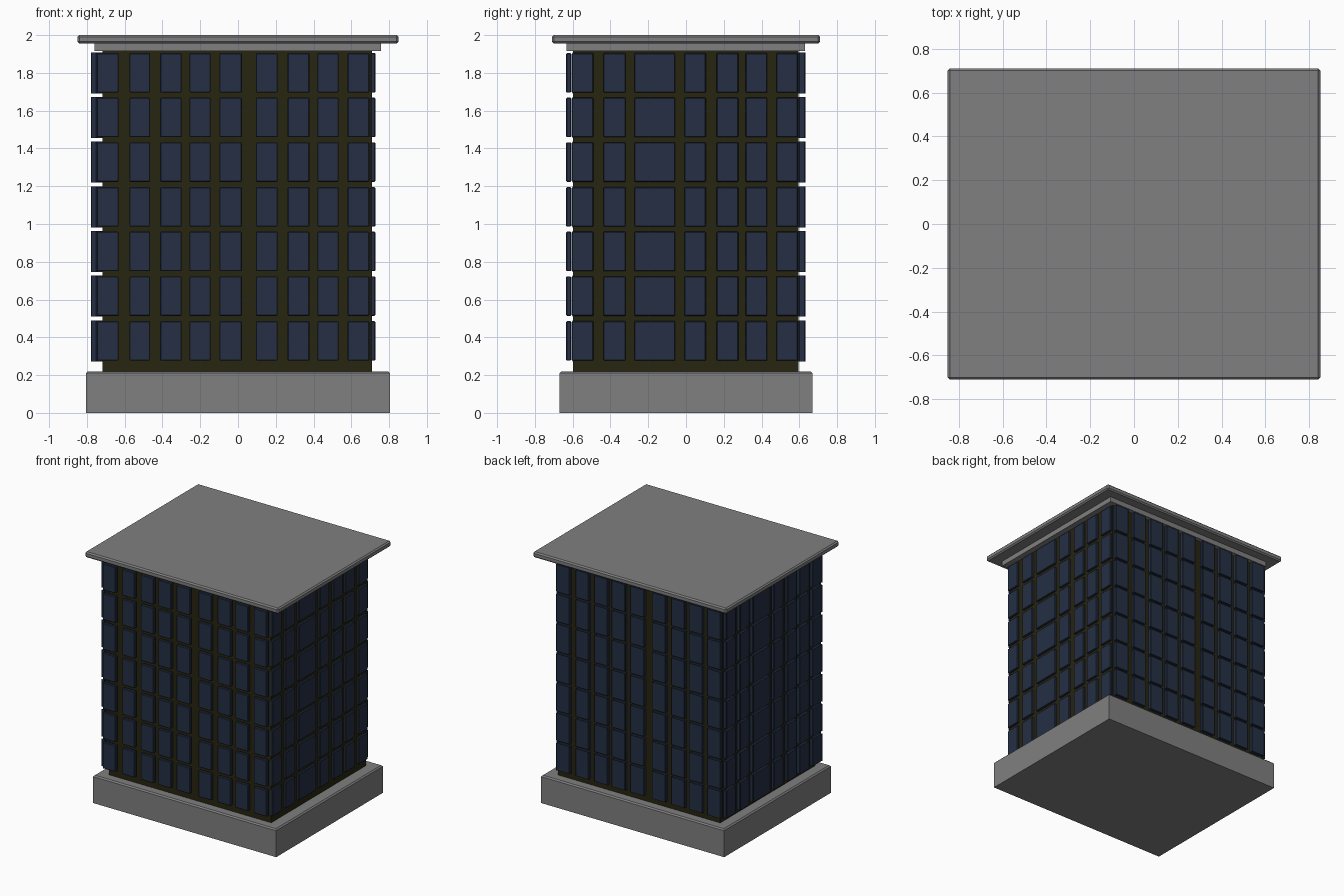
import bpy, bmesh
from mathutils import Matrix, Vector

if "Cube" in bpy.data.objects:
    bpy.data.objects.remove(bpy.data.objects["Cube"])


def material(name, rgb):
    m = bpy.data.materials.new(name)
    m.diffuse_color = (*rgb, 1)
    m.use_nodes = True
    m.node_tree.nodes["Principled BSDF"].inputs["Base Color"].default_value = m.diffuse_color
    return m


CONCRETE = material("concrete grey", (0.214, 0.214, 0.214))
FRAME = material("dark olive frame", (0.02, 0.018, 0.005))
GLASS = material("dark blue glass", (0.018, 0.028, 0.056))


def add_box(bm, lo, hi):
    lo, hi = Vector(lo), Vector(hi)
    mat = Matrix.Translation((lo + hi) / 2) @ Matrix.Diagonal((*(hi - lo), 1))
    bmesh.ops.create_cube(bm, size=1, matrix=mat)


def finish(name, bm, mat, bevel=0, edge_test=None):
    if bevel:
        edges = [e for e in bm.edges if edge_test is None or edge_test(e)]
        bmesh.ops.bevel(bm, geom=edges, offset=bevel, segments=1,
                        affect='EDGES', clamp_overlap=True)
    me = bpy.data.meshes.new(name)
    bm.to_mesh(me)
    bm.free()
    me.materials.append(mat)
    ob = bpy.data.objects.new(name, me)
    bpy.context.collection.objects.link(ob)
    return ob


def block(name, lo, hi, mat, bevel=0, edge_test=None):
    bm = bmesh.new()
    add_box(bm, lo, hi)
    return finish(name, bm, mat, bevel, edge_test)


# Plinth, tower core, cornice and roof slab
block("plinth", (-0.805, -0.67, 0), (0.805, 0.67, 0.22), CONCRETE, 0.01,
      lambda e: all(v.co.z > 0.2 for v in e.verts))
block("tower_core", (-0.717, -0.597, 0.21), (0.71, 0.595, 1.92), FRAME)
block("cornice", (-0.76, -0.632, 1.915), (0.757, 0.63, 1.96), CONCRETE)
block("roof_slab", (-0.85, -0.71, 1.955), (0.85, 0.71, 2.0), CONCRETE, 0.01)

# Window columns as (start, end) along each wall, and the seven floors
FRONT = [(-0.747, -0.632), (-0.575, -0.465), (-0.412, -0.298), (-0.257, -0.145),
         (-0.098, 0.02), (0.095, 0.21), (0.263, 0.378), (0.42, 0.533), (0.58, 0.695)]
SIDE = [(-0.605, -0.49), (-0.437, -0.32), (-0.273, -0.057), (-0.008, 0.105),
        (0.162, 0.277), (0.315, 0.43), (0.478, 0.592)]
FLOORS = [(0.277 + 0.2365 * i, 0.486 + 0.2365 * i) for i in range(7)]
# Opposite walls are half-turn copies about the window centre
TURN = (Matrix.Translation((-0.024, -0.003, 0)) @ Matrix.Rotation(3.14159265, 4, 'Z')
        @ Matrix.Translation((0.024, 0.003, 0)))


def windows(name, columns, front, turned):
    bm = bmesh.new()
    for a, b in columns:
        for z0, z1 in FLOORS:
            if front:
                add_box(bm, (a, -0.634, z0), (b, -0.608, z1))
            else:
                add_box(bm, (0.703, a, z0), (0.727, b, z1))
    if turned:
        bm.transform(TURN)
    finish(name, bm, GLASS, 0.004)


windows("front_windows", FRONT, True, False)
windows("back_windows", FRONT, True, True)
windows("right_windows", SIDE, False, False)
windows("left_windows", SIDE, False, True)
